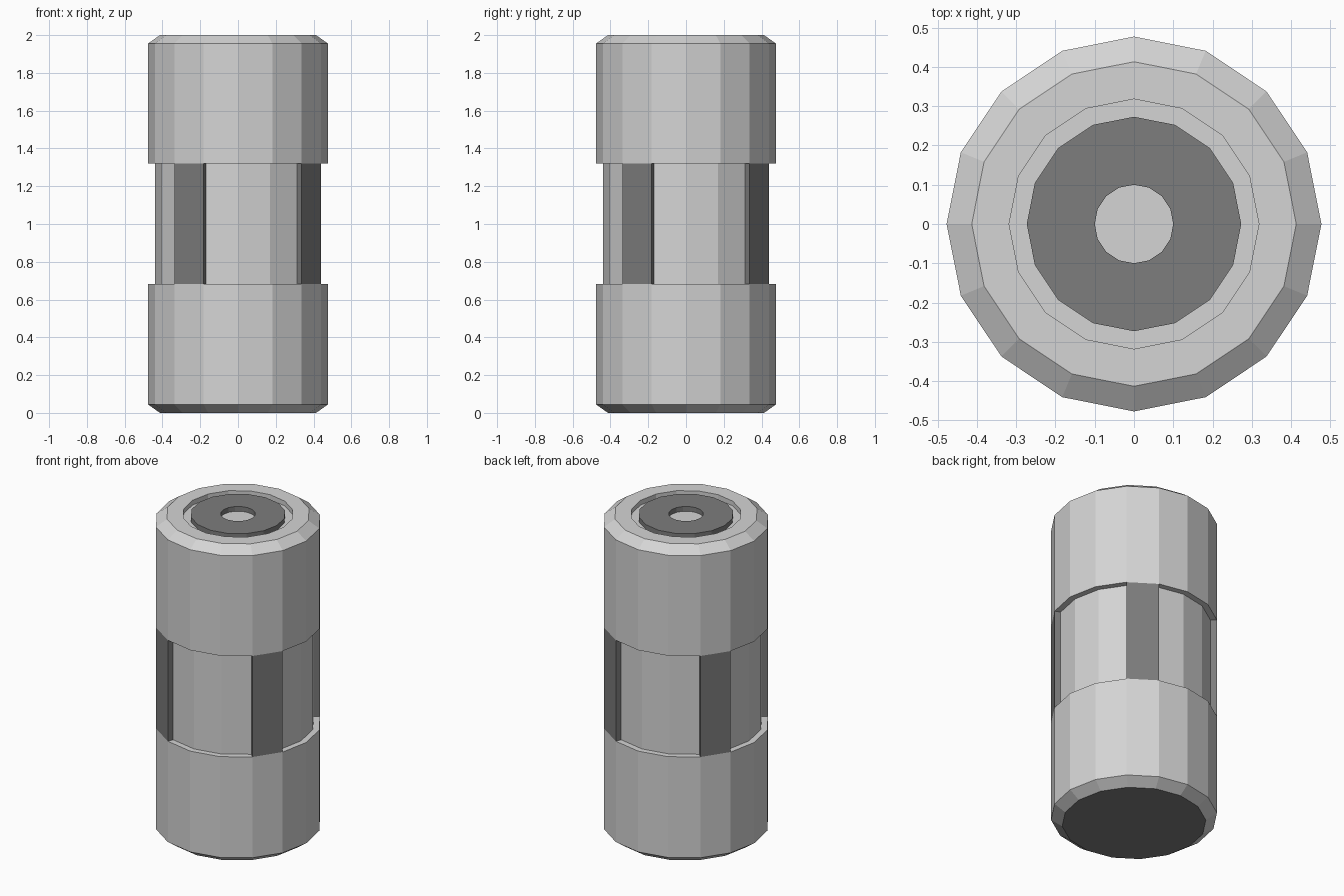
import bpy, bmesh, math

if "Cube" in bpy.data.objects:
    bpy.data.objects.remove(bpy.data.objects["Cube"])

SIDES = 16


def material(name, v):
    m = bpy.data.materials.new(name)
    m.diffuse_color = (v, v, v, 1)
    m.use_nodes = True
    m.node_tree.nodes["Principled BSDF"].inputs["Base Color"].default_value = m.diffuse_color
    return m


light = material("light grey", 0.66)
dark = material("dark grey", 0.205)


def finish(bm, name, mats):
    bmesh.ops.recalc_face_normals(bm, faces=bm.faces)
    me = bpy.data.meshes.new(name)
    bm.to_mesh(me)
    bm.free()
    for m in mats:
        me.materials.append(m)
    ob = bpy.data.objects.new(name, me)
    bpy.context.collection.objects.link(ob)
    return ob


def ring(bm, r, z):
    step = 2 * math.pi / SIDES
    return [bm.verts.new((r * math.cos(i * step), r * math.sin(i * step), z)) for i in range(SIDES)]


def lathe(name, profile, mats, closed=False):
    """Turn a profile of (radius, z); ends are capped unless it is a closed loop."""
    bm = bmesh.new()
    rings = [ring(bm, r, z) for r, z in profile]
    pairs = list(zip(rings, rings[1:]))
    if closed:
        pairs.append((rings[-1], rings[0]))
    else:
        bm.faces.new(rings[0])
        bm.faces.new(rings[-1])
    for a, b in pairs:
        for i in range(SIDES):
            j = (i + 1) % SIDES
            bm.faces.new((a[i], a[j], b[j], b[i]))
    return finish(bm, name, mats)


R, RIM, WAIST = 0.477, 0.413, 0.44
Z0, Z1, BEVEL, FLOOR = 0.682, 1.32, 0.045, 1.97

# Main body with bevelled ends, recessed waist and sunken top
body = lathe("body", [
    (RIM, 0), (R, BEVEL), (R, Z0), (WAIST, Z0), (WAIST, Z1), (R, Z1),
    (R, 2 - BEVEL), (RIM, 2), (0.318, 2), (0.318, FLOOR)], [light, dark])
for f in body.data.polygons:  # dark underside
    if f.center.z < 0.001:
        f.material_index = 1

# Dark contact ring standing in the sunken top
lathe("top_ring", [(0.273, FLOOR), (0.273, 2), (0.1, 2), (0.1, FLOOR)], [dark], closed=True)

# Four dark ribs bridging the waist, flush with the outer body
for k in range(4):
    bm = bmesh.new()
    a0 = math.radians(45 + 90 * k)
    a1 = a0 + 2 * math.pi / SIDES
    base = [bm.verts.new((r * math.cos(a), r * math.sin(a), Z0))
            for r, a in ((0.42, a0), (R, a0), (R, a1), (0.42, a1))]
    face = bm.faces.new(base)
    top = bmesh.ops.extrude_face_region(bm, geom=[face], use_keep_orig=True)["geom"]
    for v in top:
        if isinstance(v, bmesh.types.BMVert):
            v.co.z = Z1
    finish(bm, f"waist_rib_{k + 1}", [dark])
